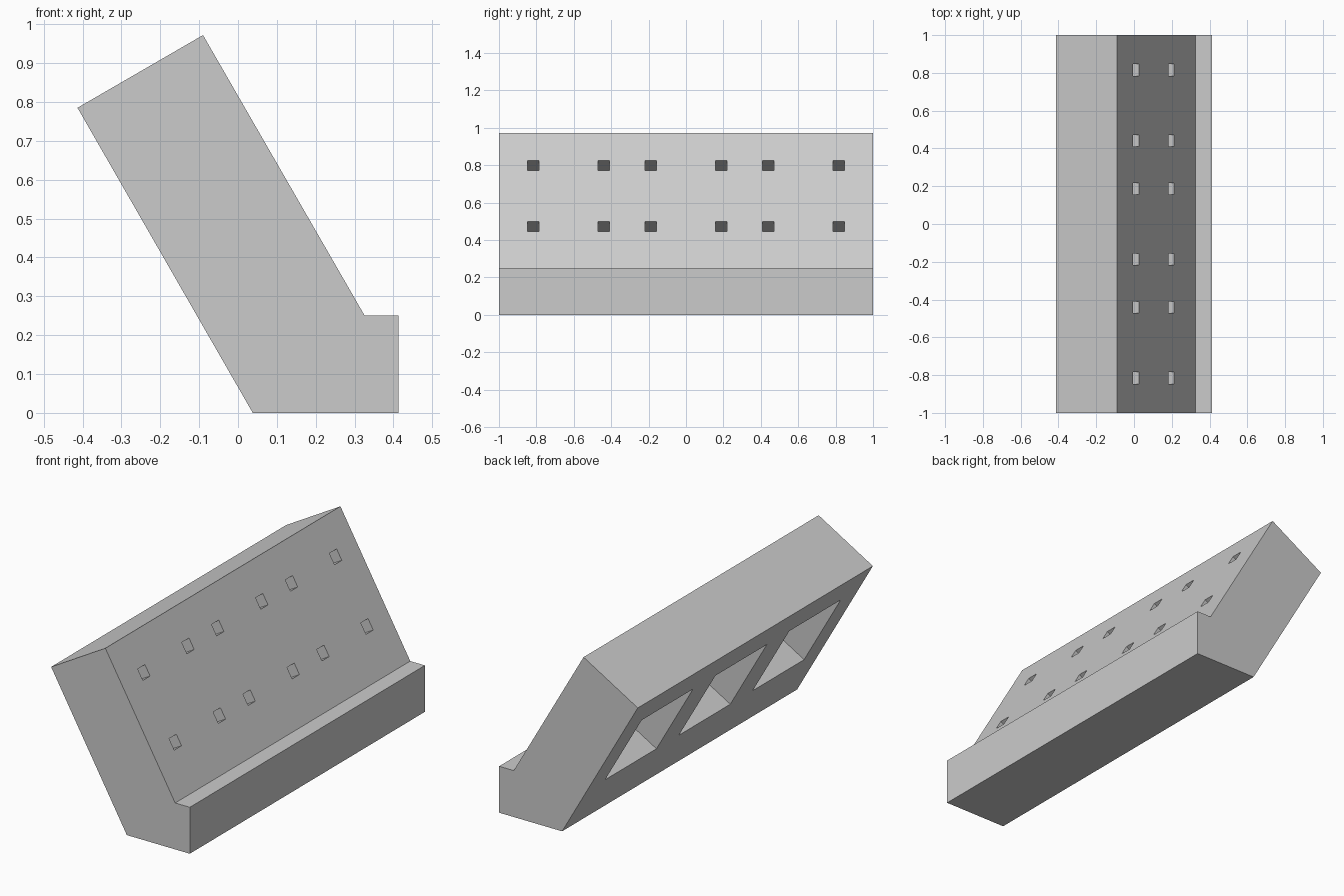
import bpy, bmesh, math
from mathutils import Matrix, Vector

if "Cube" in bpy.data.objects:
    bpy.data.objects.remove(bpy.data.objects["Cube"], do_unlink=True)

grey = bpy.data.materials.new("light_grey")
grey.use_nodes = True
colour = (0.6, 0.6, 0.6, 1)
grey.diffuse_color = colour
grey.node_tree.nodes["Principled BSDF"].inputs["Base Color"].default_value = colour


def finish(bm, name):
    bmesh.ops.recalc_face_normals(bm, faces=bm.faces)
    mesh = bpy.data.meshes.new(name)
    bm.to_mesh(mesh)
    bm.free()
    mesh.materials.append(grey)
    obj = bpy.data.objects.new(name, mesh)
    bpy.context.collection.objects.link(obj)
    return obj


# Leaning block with a step at its foot, extruded along y
profile = [(0.038, 0), (0.413, 0), (0.413, 0.25), (0.326, 0.25),
           (-0.09, 0.972), (-0.413, 0.785)]
bm = bmesh.new()
face = bm.faces.new([bm.verts.new((x, -1, z)) for x, z in profile])
side = bmesh.ops.extrude_face_region(bm, geom=[face])["geom"]
bmesh.ops.translate(bm, vec=(0, 2, 0),
                    verts=[g for g in side if isinstance(g, bmesh.types.BMVert)])
block = finish(bm, "sloped_block")

# Frame on the slanted face: local x runs down the slope, local z outwards
SLOPE = Matrix.Translation((-0.09, 0, 0.972)) @ Matrix.Rotation(math.radians(60), 4, 'Y')


def add_box(bm, low, high):
    low, high = Vector(low), Vector(high)
    place = Matrix.Translation((low + high) / 2) @ Matrix.Diagonal((*(high - low), 1))
    bmesh.ops.create_cube(bm, size=1, matrix=SLOPE @ place)


SIZE, HOLE, TOP = 0.4375, 0.0625, 0.17
pockets, holes = bmesh.new(), bmesh.new()
gap = 0.0005
for centre in (-0.628, 0, 0.628):
    # Square pocket opening through the underside
    half = SIZE / 2
    add_box(pockets, (TOP, centre - half, -0.5), (TOP + SIZE, centre + half, -0.125))
    # Square hole through the front wall at each pocket corner
    for t in (TOP, TOP + SIZE - HOLE):
        for y in (centre - half, centre + half - HOLE):
            add_box(holes, (t + gap, y + gap, -0.16),
                    (t + HOLE - gap, y + HOLE - gap, 0.1))

# Cut the pockets and holes
for bm, name in ((pockets, "pocket_cutter"), (holes, "hole_cutter")):
    cutter = finish(bm, name)
    cutter.hide_render = True
    mod = block.modifiers.new(name, 'BOOLEAN')
    mod.operation, mod.solver, mod.object = 'DIFFERENCE', 'EXACT', cutter
    bpy.context.view_layer.objects.active = block
    bpy.ops.object.modifier_apply(modifier=mod.name)
    bpy.data.objects.remove(cutter, do_unlink=True)
